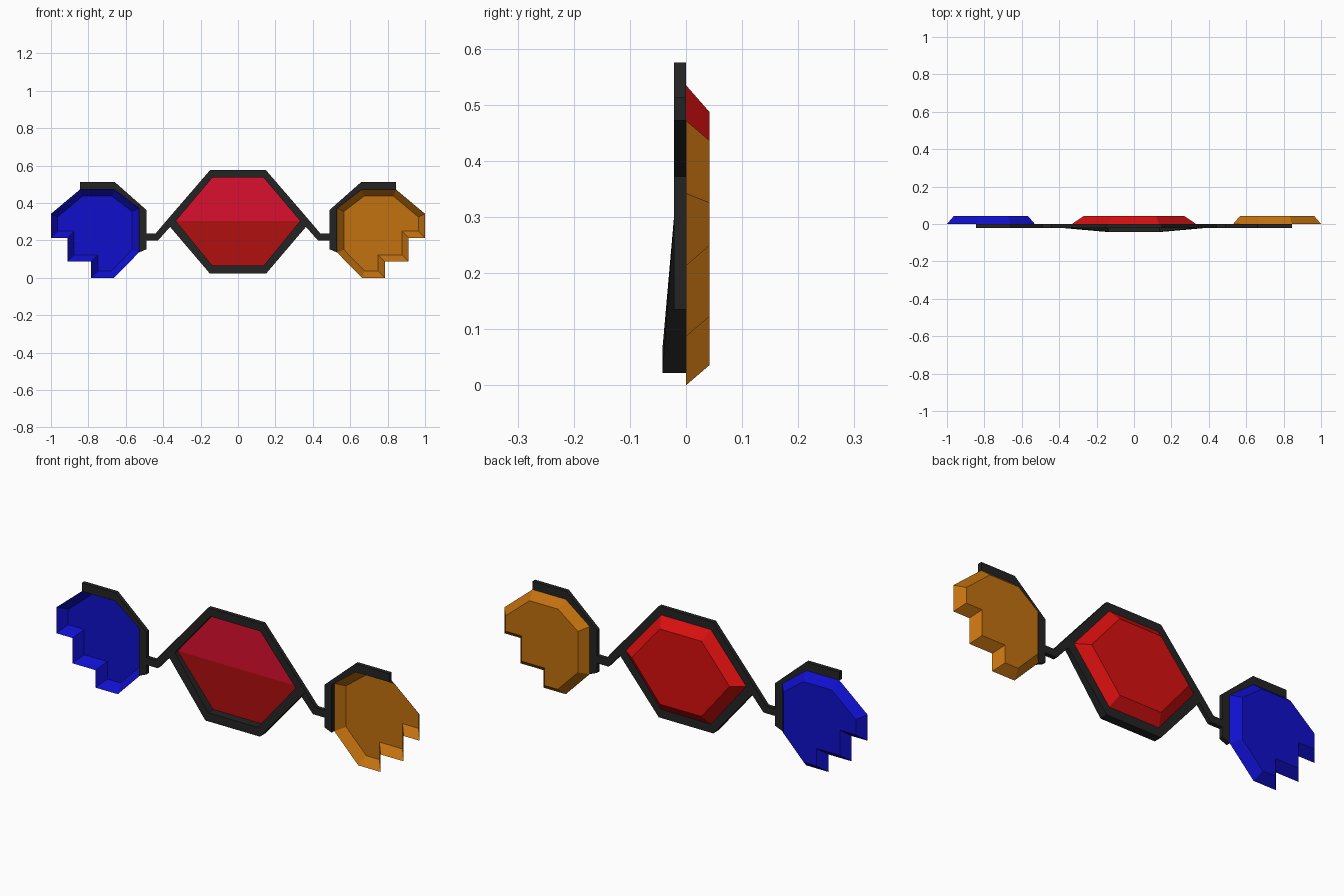
import bpy, bmesh
from mathutils import Vector

if "Cube" in bpy.data.objects:
    bpy.data.objects.remove(bpy.data.objects["Cube"])


def material(name, r, g, b):
    m = bpy.data.materials.new(name)
    m.diffuse_color = (r, g, b, 1)
    m.use_nodes = True
    m.node_tree.nodes["Principled BSDF"].inputs["Base Color"].default_value = m.diffuse_color
    return m


BLACK = material("black", 0.017, 0.017, 0.017)
RED = material("red", 0.70, 0.005, 0.005)
CRIMSON = material("crimson", 0.71, 0.005, 0.028)
DARK_RED = material("dark red", 0.44, 0.005, 0.005)
BLUE = material("blue", 0.005, 0.005, 0.60)
ORANGE = material("orange", 0.54, 0.165, 0.005)


def finish(name, bm, mat):
    me = bpy.data.meshes.new(name)
    bm.normal_update()
    bm.to_mesh(me)
    bm.free()
    me.materials.append(mat)
    ob = bpy.data.objects.new(name, me)
    bpy.context.collection.objects.link(ob)
    return ob


def ring(bm, pts, ys):
    return [bm.verts.new((x, y, z)) for (x, z), y in zip(pts, ys)]


def bridge(bm, a, b):
    n = len(a)
    for i in range(n):
        j = (i + 1) % n
        bm.faces.new((a[i], a[j], b[j], b[i]))


def inset(pts, d):
    """Mitred inward offset of a closed (x, z) outline."""
    p = [Vector(q) for q in pts]
    n = len(p)
    area = sum(p[i].x * p[(i + 1) % n].y - p[(i + 1) % n].x * p[i].y for i in range(n))
    s = 1 if area > 0 else -1
    out = []
    for i in range(n):
        e1 = (p[i] - p[i - 1]).normalized()
        e2 = (p[(i + 1) % n] - p[i]).normalized()
        n1, n2 = Vector((-e1.y, e1.x)) * s, Vector((-e2.y, e2.x)) * s
        out.append(tuple(p[i] + (n1 + n2) * (d / (1 + n1.dot(n2)))))
    return out


def dish(name, pts, d, depth, mat):
    """Shell open to the front, with bevelled walls and a smaller flat back."""
    bm = bmesh.new()
    n = len(pts)
    a = ring(bm, pts, [0] * n)
    b = ring(bm, inset(pts, d), [depth] * n)
    bridge(bm, a, b)
    cap = bm.faces.new(b)
    bmesh.ops.recalc_face_normals(bm, faces=bm.faces[:])
    bm.normal_update()
    if cap.normal.y < 0:
        bmesh.ops.reverse_faces(bm, faces=bm.faces[:])
    return finish(name, bm, mat)


def prism(name, pts, y0, y1, mat):
    bm = bmesh.new()
    n = len(pts)
    a, b = ring(bm, pts, [y0] * n), ring(bm, pts, [y1] * n)
    bridge(bm, a, b)
    bm.faces.new(a)
    bm.faces.new(b)
    bmesh.ops.recalc_face_normals(bm, faces=bm.faces[:])
    return finish(name, bm, mat)


def hexagon(half_flat, tip, top, mid, bottom):
    return [(-half_flat, top), (half_flat, top), (tip, mid),
            (half_flat, bottom), (-half_flat, bottom), (-tip, mid)]


# Centre frame: hexagonal ring whose lower half thickens toward the front
outer = hexagon(0.15, 0.387, 0.575, 0.300, 0.022)
inner = hexagon(0.137, 0.332, 0.535, 0.304, 0.065)
front = [-0.021, -0.021, -0.021, -0.042, -0.042, -0.021]
bm = bmesh.new()
loops = [ring(bm, outer, front), ring(bm, inner, front),
         ring(bm, inner, [0] * 6), ring(bm, outer, [0] * 6)]
for k in range(4):
    bridge(bm, loops[k], loops[(k + 1) % 4])
bmesh.ops.recalc_face_normals(bm, faces=bm.faces[:])
finish("centre_frame", bm, BLACK)

# Centre gem: bevelled back shell and a two-tone flat front
dish("centre_gem_back", inner, 0.048, 0.042, RED)
for name, ids, mat in (("upper_pane", (5, 0, 1, 2), CRIMSON),
                       ("lower_pane", (5, 2, 3, 4), DARK_RED)):
    bm = bmesh.new()
    pts = [inner[i] for i in ids]
    f = bm.faces.new(ring(bm, pts, [0] * 4))
    bm.normal_update()
    if f.normal.y > 0:
        f.normal_flip()
    finish(name, bm, mat)

# Side gems, rims and arms, mirrored left and right
gem = [(1, 0.342), (1, 0.213), (0.912, 0.213), (0.912, 0.087), (0.785, 0.087),
       (0.785, 0), (0.662, 0), (0.53, 0.135), (0.53, 0.372), (0.662, 0.472), (0.845, 0.472)]
rim = [(0.845, 0.513), (0.66, 0.513), (0.49, 0.363), (0.49, 0.152),
       (0.53, 0.135), (0.53, 0.372), (0.662, 0.472), (0.845, 0.472)]
arm = [(0.387, 0.300), (0.441, 0.236), (0.49, 0.236), (0.49, 0.2),
       (0.427, 0.2), (0.363, 0.272)]
for side, s, mat in (("left", -1, BLUE), ("right", 1, ORANGE)):
    def flip(pts):
        return [(s * x, z) for x, z in pts]
    dish(side + "_gem", flip(gem), 0.036, 0.042, mat)
    prism(side + "_rim", flip(rim), -0.021, 0, BLACK)
    prism(side + "_arm", flip(arm), -0.021, 0, BLACK)
